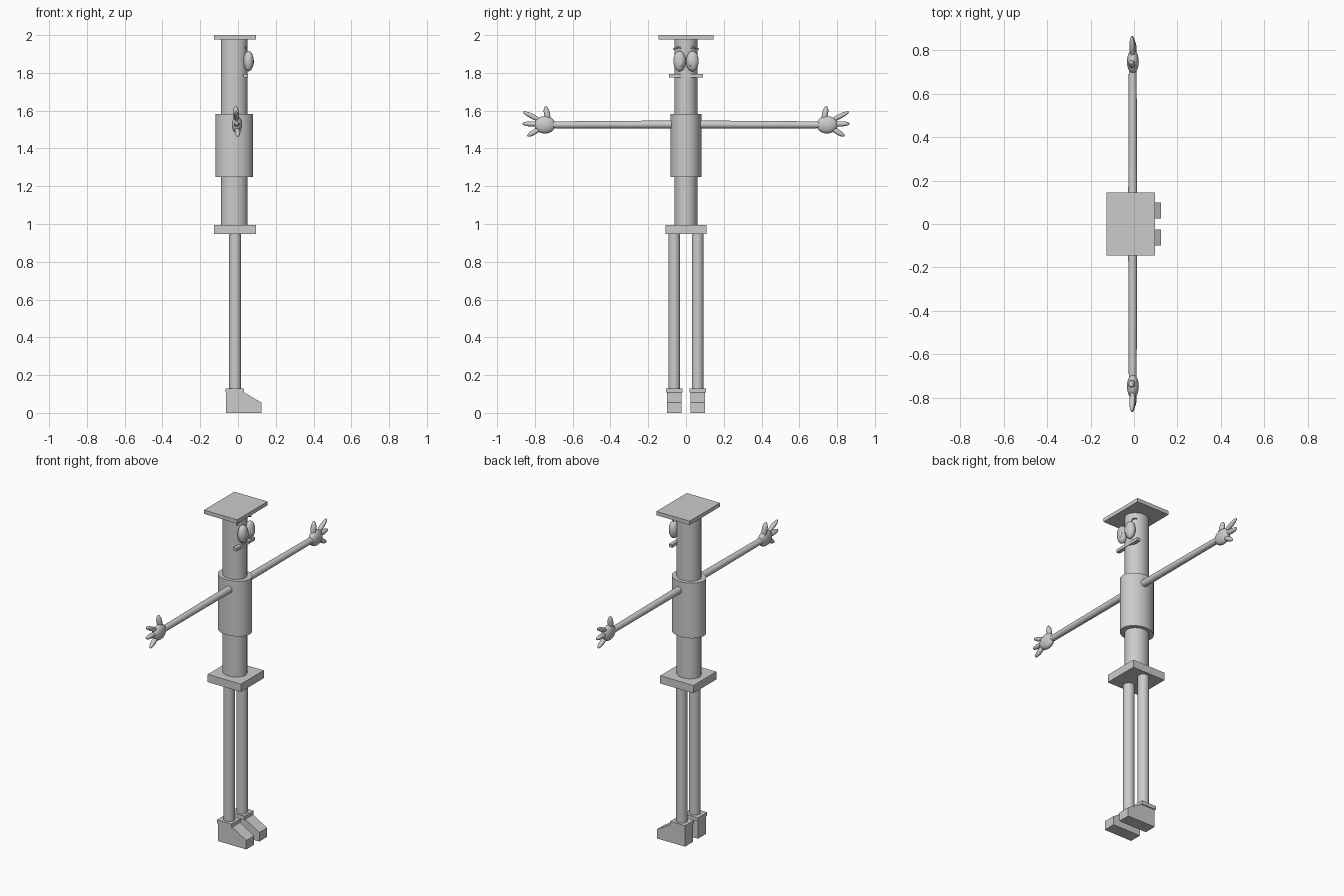
import bpy, bmesh, math
from mathutils import Vector, Matrix

cube = bpy.data.objects.get("Cube")
if cube:
    bpy.data.objects.remove(cube, do_unlink=True)

grey = bpy.data.materials.new("plain grey")
grey.use_nodes = True
grey.diffuse_color = (0.6, 0.6, 0.6, 1)
grey.node_tree.nodes["Principled BSDF"].inputs["Base Color"].default_value = (0.6, 0.6, 0.6, 1)


def finish(name, bm, smooth=False):
    bmesh.ops.recalc_face_normals(bm, faces=bm.faces)
    mesh = bpy.data.meshes.new(name)
    bm.to_mesh(mesh)
    bm.free()
    mesh.materials.append(grey)
    ob = bpy.data.objects.new(name, mesh)
    bpy.context.collection.objects.link(ob)
    if smooth:
        bpy.ops.object.select_all(action='DESELECT')
        ob.select_set(True)
        bpy.context.view_layer.objects.active = ob
        bpy.ops.object.shade_smooth_by_angle(angle=math.radians(40))
    return ob


def box(name, lo, hi):
    lo, hi = Vector(lo), Vector(hi)
    bm = bmesh.new()
    bmesh.ops.create_cube(bm, size=1, matrix=Matrix.Translation((lo + hi) / 2)
                          @ Matrix.Diagonal((*(hi - lo), 1)))
    return finish(name, bm)


def rod(name, start, end, rx, ry, taper=1):
    """Elliptical cylinder between two points."""
    start, end = Vector(start), Vector(end)
    d = end - start
    turn = Matrix() if d.x == d.y == 0 else d.to_track_quat('Z', 'Y').to_matrix().to_4x4()
    bm = bmesh.new()
    bmesh.ops.create_cone(bm, cap_ends=True, segments=32, radius1=1, radius2=taper, depth=d.length,
                          matrix=Matrix.Translation((start + end) / 2) @ turn @ Matrix.Diagonal((rx, ry, 1, 1)))
    return finish(name, bm, True)


def ball(name, centre, radii, direction=(0, 0, 1)):
    """Ellipsoid whose third radius follows the direction."""
    turn = Vector((0, 0, 1)).rotation_difference(Vector(direction)).to_matrix().to_4x4()
    bm = bmesh.new()
    bmesh.ops.create_uvsphere(bm, u_segments=24, v_segments=14, radius=1,
                              matrix=Matrix.Translation(centre) @ turn @ Matrix.Diagonal((*radii, 1)))
    return finish(name, bm, True)


def finger(name, base, tip, r):
    base, tip = Vector(base), Vector(tip)
    return ball(name, (base + tip) / 2, (r, r, (tip - base).length / 2), tip - base)


# Body, faces +x
rod("body_post", (-0.02, 0, 0.98), (-0.02, 0, 1.979), 0.07, 0.061)
rod("torso", (-0.02, 0, 1.25), (-0.02, 0, 1.583), 0.1, 0.082)
box("hat_plate", (-0.126, -0.145, 1.977), (0.096, 0.145, 2.0))
box("waist_plate", (-0.126, -0.109, 0.947), (0.096, 0.109, 0.994))
box("mouth", (0.03, -0.089, 1.776), (0.052, 0.089, 1.794))

for side, s in (("left", 1), ("right", -1)):
    # Face
    ball(side + "_eye", (0.056, s * 0.034, 1.862), (0.027, 0.033, 0.054))
    ball(side + "_pupil", (0.076, s * 0.025, 1.858), (0.008, 0.012, 0.024))
    brow = [(0.04, s * (0.008 + 0.06 * t / 6), 1.925 + 0.01 * math.sin(math.pi * t / 6))
            for t in range(7)]
    curve = bpy.data.curves.new(side + "_brow", 'CURVE')
    curve.dimensions = '3D'
    curve.bevel_depth = 0.004
    curve.use_fill_caps = True
    line = curve.splines.new('POLY')
    line.points.add(len(brow) - 1)
    for p, co in zip(line.points, brow):
        p.co = (*co, 1)
    curve.materials.append(grey)
    bpy.context.collection.objects.link(bpy.data.objects.new(side + "_brow", curve))

    # Arm and hand
    rod(side + "_arm", (-0.006, s * 0.05, 1.527), (-0.006, s * 0.71, 1.525), 0.021, 0.021, 0.86)
    ball(side + "_palm", (-0.005, s * 0.747, 1.525), (0.027, 0.056, 0.046))
    finger(side + "_thumb", (-0.008, s * 0.727, 1.535), (-0.013, s * 0.744, 1.625), 0.016)
    finger(side + "_upper_finger", (-0.006, s * 0.765, 1.545), (-0.01, s * 0.862, 1.594), 0.013)
    finger(side + "_middle_finger", (-0.006, s * 0.765, 1.528), (-0.008, s * 0.866, 1.531), 0.014)
    finger(side + "_lower_finger", (-0.004, s * 0.765, 1.51), (0.0, s * 0.84, 1.465), 0.014)

    # Leg and foot
    rod(side + "_leg", (-0.015, s * 0.062, 0.11), (-0.015, s * 0.062, 0.96), 0.032, 0.031)
    y1, y2 = sorted((s * 0.018, s * 0.106))
    box(side + "_cuff", (-0.067, y1, 0.108), (0.031, y2, 0.13))
    profile = [(-0.063, 0), (0.125, 0), (0.125, 0.054), (0.031, 0.109), (-0.063, 0.109)]
    bm = bmesh.new()
    face = bm.faces.new([bm.verts.new((x, s * 0.025, z)) for x, z in profile])
    grown = bmesh.ops.extrude_face_region(bm, geom=[face])["geom"]
    bmesh.ops.translate(bm, vec=(0, s * 0.075, 0),
                        verts=[g for g in grown if isinstance(g, bmesh.types.BMVert)])
    finish(side + "_shoe", bm)
